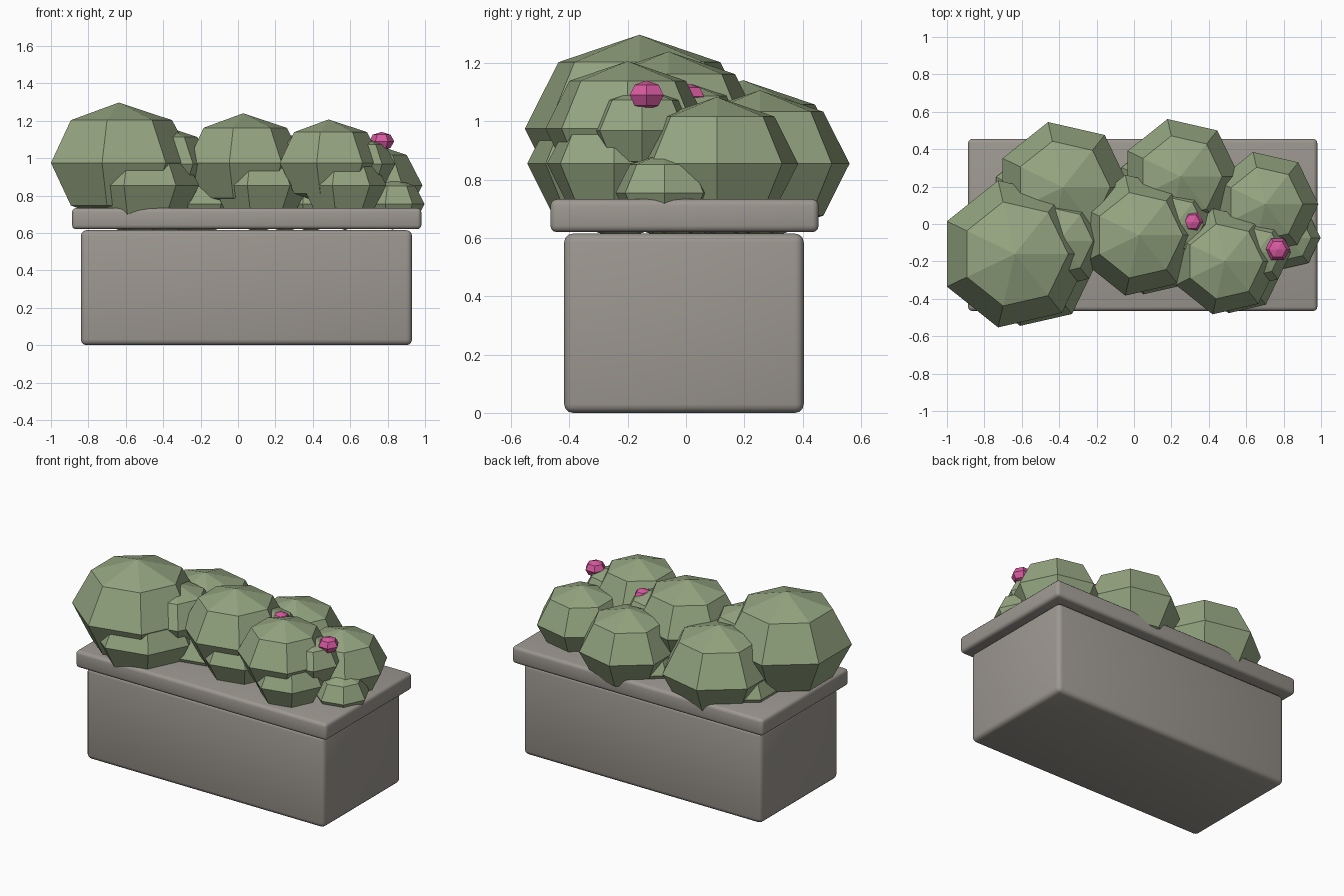
import bpy, bmesh, math

if "Cube" in bpy.data.objects:
    bpy.data.objects.remove(bpy.data.objects["Cube"])


def material(name, rgb):
    m = bpy.data.materials.new(name)
    m.diffuse_color = (*rgb, 1)
    m.use_nodes = True
    m.node_tree.nodes["Principled BSDF"].inputs["Base Color"].default_value = m.diffuse_color
    return m


STONE = material("warm grey stone", (0.335, 0.31, 0.28))
LEAF = material("sage green", (0.30, 0.38, 0.22))
PINK = material("blossom pink", (0.68, 0.10, 0.35))


def finish(bm, name, mat):
    mesh = bpy.data.meshes.new(name)
    bmesh.ops.recalc_face_normals(bm, faces=bm.faces)
    bm.to_mesh(mesh)
    bm.free()
    mesh.materials.append(mat)
    ob = bpy.data.objects.new(name, mesh)
    bpy.context.collection.objects.link(ob)
    return ob


def slab(name, x0, x1, y0, y1, z0, z1, bevel):
    bm = bmesh.new()
    bmesh.ops.create_cube(bm, size=1)
    for v in bm.verts:
        v.co = ((x0 + x1) / 2 + v.co.x * (x1 - x0),
                (y0 + y1) / 2 + v.co.y * (y1 - y0),
                (z0 + z1) / 2 + v.co.z * (z1 - z0))
    bmesh.ops.bevel(bm, geom=bm.edges[:], offset=bevel, segments=3,
                    profile=0.5, affect='EDGES')
    ob = finish(bm, name, STONE)
    bpy.context.view_layer.objects.active = ob
    ob.select_set(True)
    bpy.ops.object.shade_smooth_by_angle(angle=math.radians(35))
    ob.select_set(False)


def blob(name, x, y, z, r, mat, seg=7, squash=0.8):
    """Faceted ball: three rings and two poles, one vertex facing +x."""
    bm = bmesh.new()
    rings = []
    for lat in (-45, 0, 45):
        a = math.radians(lat)
        rings.append([bm.verts.new((
            x + r * math.cos(a) * math.cos(2 * math.pi * i / seg),
            y + r * math.cos(a) * math.sin(2 * math.pi * i / seg),
            z + r * squash * math.sin(a))) for i in range(seg)])
    low = bm.verts.new((x, y, z - r * squash))
    top = bm.verts.new((x, y, z + r * squash))
    for i in range(seg):
        j = (i + 1) % seg
        for a, b in zip(rings, rings[1:]):
            bm.faces.new((a[i], a[j], b[j], b[i]))
        bm.faces.new((low, rings[0][j], rings[0][i]))
        bm.faces.new((top, rings[2][i], rings[2][j]))
    return finish(bm, name, mat)


# planter box and its rim
slab("planter_box", -0.84, 0.93, -0.418, 0.404, 0, 0.615, 0.03)
slab("planter_rim", -0.887, 0.98, -0.465, 0.455, 0.62, 0.733, 0.022)

# front bushes: large ball, low front lobe, upper right lobe
for n, (x, y, r) in enumerate([(-0.637, -0.16, 0.403),
                               (0.027, -0.06, 0.331),
                               (0.485, -0.2, 0.29)]):
    blob(f"front_bush_{n}", x, y, 0.975, r, LEAF)
    blob(f"front_bush_low_lobe_{n}", x + 0.25 * r, y - 0.16 * r, 0.855, 0.815 * r, LEAF)
    blob(f"front_bush_side_lobe_{n}", x + 0.585 * r, y + 0.17 * r, 0.968, 0.64 * r, LEAF)

# back bushes: medium ball with two low lobes
for n, (x, y, r) in enumerate([(-0.38, 0.196, 0.358),
                               (0.249, 0.254, 0.315),
                               (0.70, 0.106, 0.286)]):
    blob(f"back_bush_{n}", x, y, 0.855, r, LEAF)
    blob(f"back_bush_left_lobe_{n}", x - 0.45 * r, y - 0.11 * r, 0.755, 0.61 * r, LEAF)
    blob(f"back_bush_right_lobe_{n}", x + 0.44 * r, y - 0.63 * r, 0.755, 0.6 * r, LEAF)

# small blossoms
blob("blossom_right", 0.768, -0.135, 1.09, 0.067, PINK, 6, 0.75)
blob("blossom_middle", 0.312, 0.012, 1.085, 0.058, PINK, 6, 0.75)
